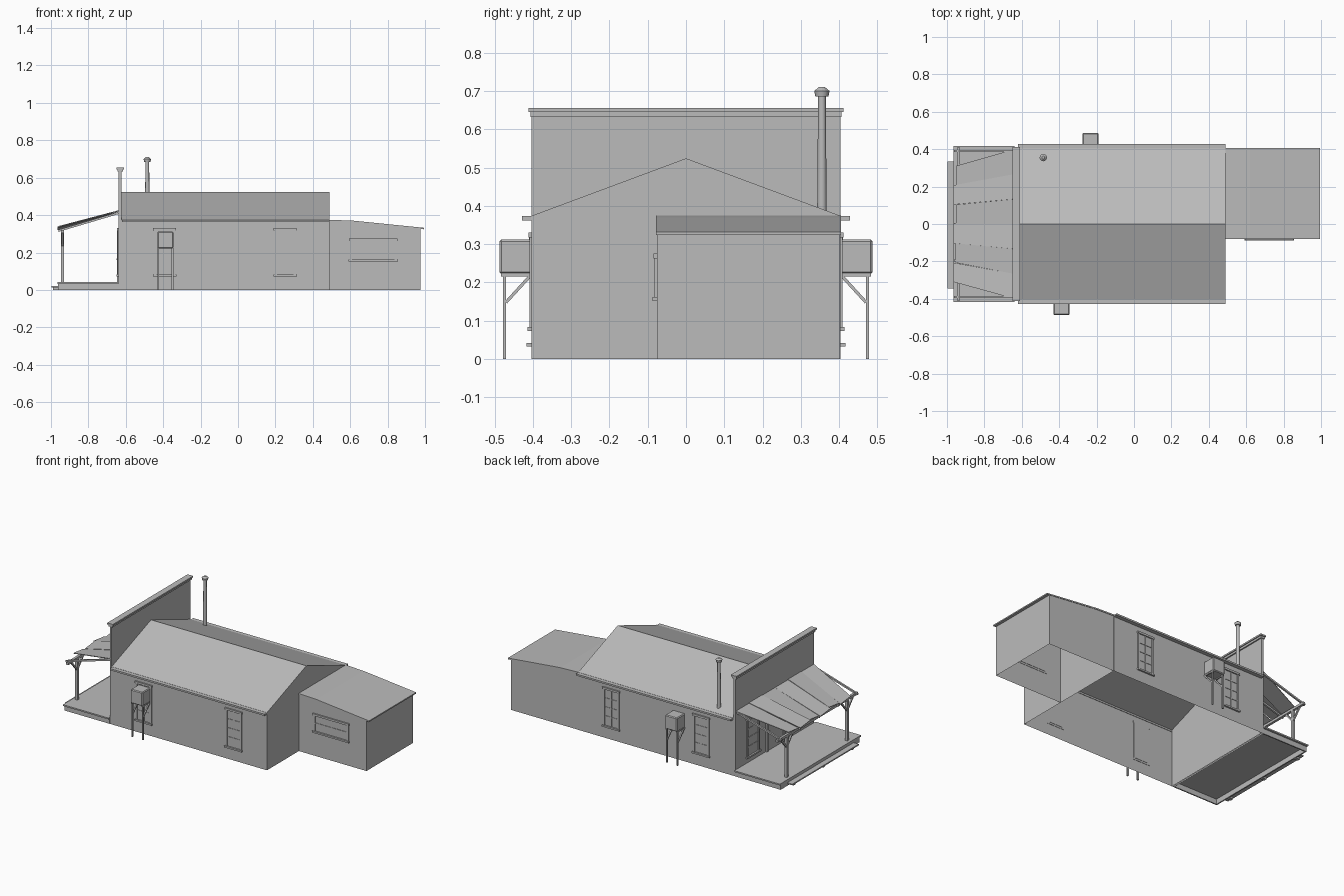
import bpy, bmesh, math
from mathutils import Vector

cube = bpy.data.objects.get("Cube")
if cube:
    bpy.data.objects.remove(cube, do_unlink=True)

grey = bpy.data.materials.new("plain_grey")
grey.use_nodes = True
tone = (0.5, 0.5, 0.5, 1)
grey.diffuse_color = tone
grey.node_tree.nodes["Principled BSDF"].inputs["Base Color"].default_value = tone


def finish(name, bm):
    bmesh.ops.recalc_face_normals(bm, faces=bm.faces)
    mesh = bpy.data.meshes.new(name)
    bm.to_mesh(mesh)
    bm.free()
    mesh.materials.append(grey)
    ob = bpy.data.objects.new(name, mesh)
    bpy.context.collection.objects.link(ob)
    return ob


def prism(name, profile, axis, a, b, open_bottom=False):
    """Extrude a 2D profile along x or y, optionally removing the floor face."""
    bm = bmesh.new()
    place = (lambda u, v: (a, u, v)) if axis == "x" else (lambda u, v: (u, a, v))
    face = bm.faces.new([bm.verts.new(place(u, v)) for u, v in profile])
    grown = bmesh.ops.extrude_face_region(bm, geom=[face])["geom"]
    step = Vector((b - a, 0, 0) if axis == "x" else (0, b - a, 0))
    bmesh.ops.translate(bm, vec=step, verts=[g for g in grown if isinstance(g, bmesh.types.BMVert)])
    bmesh.ops.recalc_face_normals(bm, faces=bm.faces)
    if open_bottom:
        floor = [f for f in bm.faces if all(v.co.z < 0.001 for v in f.verts)]
        bmesh.ops.delete(bm, geom=floor, context="FACES")
    return finish(name, bm)


def box(name, x0, x1, y0, y1, z0, z1, open_bottom=False):
    return prism(name, [(y0, z0), (y1, z0), (y1, z1), (y0, z1)], "x", x0, x1, open_bottom)


def beam(name, p, q, w):
    """Square bar between two points."""
    p, q = Vector(p), Vector(q)
    d = q - p
    bm = bmesh.new()
    bmesh.ops.create_cube(bm, size=1)
    bmesh.ops.scale(bm, vec=(w, w, d.length), verts=bm.verts)
    bmesh.ops.rotate(bm, matrix=d.to_track_quat("Z", "Y").to_matrix(), verts=bm.verts)
    bmesh.ops.translate(bm, vec=(p + q) / 2, verts=bm.verts)
    return finish(name, bm)


def tube(name, x, y, z0, z1, r0, r1):
    bm = bmesh.new()
    bmesh.ops.create_cone(bm, cap_ends=True, segments=12, radius1=r0, radius2=r1, depth=z1 - z0)
    bmesh.ops.translate(bm, vec=(x, y, (z0 + z1) / 2), verts=bm.verts)
    ob = finish(name, bm)
    for poly in ob.data.polygons:
        poly.use_smooth = abs(poly.normal.z) < 0.3
    return ob


def window(name, wall, side, u0, u1, z0, z1, cols, rows):
    """Framed window on a wall; wall = (axis, position), side = outward sign."""
    axis, pos = wall

    def part(label, a, b, c, d, depth):
        lo, hi = sorted((pos - side * 0.002, pos + side * depth))
        if axis == "y":
            box(f"{name}_{label}", a, b, lo, hi, c, d)
        else:
            box(f"{name}_{label}", lo, hi, a, b, c, d)

    t = 0.013
    part("left_jamb", u0, u0 + t, z0, z1, 0.006)
    part("right_jamb", u1 - t, u1, z0, z1, 0.006)
    part("head", u0 - 0.004, u1 + 0.004, z1 - t, z1, 0.009)
    part("sill", u0 - 0.005, u1 + 0.005, z0, z0 + t * 0.8, 0.011)
    part("pane", u0 + t, u1 - t, z0 + t, z1 - t, 0.001)
    for i in range(1, cols):
        u = u0 + t + (u1 - u0 - 2 * t) * i / cols
        part("upright", u - 0.003, u + 0.003, z0 + t, z1 - t, 0.004)
    for i in range(1, rows):
        z = z0 + t + (z1 - z0 - 2 * t) * i / rows
        part("crossbar", u0 + t, u1 - t, z - 0.003, z + 0.003, 0.004)


# Main house shell and side extension
prism("house_shell", [(-0.403, 0), (0.403, 0), (0.403, 0.374), (0, 0.524), (-0.403, 0.374)],
      "x", -0.63, 0.49, True)
prism("extension_shell", [(0.49, 0), (0.975, 0), (0.975, 0.328), (0.62, 0.365), (0.49, 0.37)],
      "y", -0.076, 0.402, True)
prism("extension_roof", [(0.49, 0.366), (0.62, 0.361), (0.995, 0.324),
                         (0.995, 0.332), (0.62, 0.37), (0.49, 0.375)], "y", -0.079, 0.405)
for s in (-1, 1):
    box("eave", -0.62, 0.49, *sorted((s * 0.4, s * 0.428)), 0.362, 0.373)

# False front with cornice
box("false_front", -0.638, -0.624, -0.403, 0.403, 0, 0.64, True)
box("cornice_cap", -0.65, -0.61, -0.412, 0.412, 0.645, 0.655)
box("cornice_band", -0.645, -0.616, -0.406, 0.406, 0.632, 0.645)

# Windows and door
for s in (-1, 1):
    for u in (-0.45, 0.195):
        window("tall_window", ("y", s * 0.403), s, u, u + 0.115, 0.073, 0.33, 2, 4)
    window("porch_window", ("x", -0.638), -1, s * 0.225 - 0.065, s * 0.225 + 0.065, 0.073, 0.33, 2, 4)
window("wide_window", ("y", -0.076), -1, 0.597, 0.85, 0.152, 0.275, 2, 2)
box("door", -0.641, -0.637, -0.08, 0.08, 0.04, 0.31)
for s in (-1, 1):
    box("door_jamb", -0.647, -0.637, s * 0.087 - 0.007, s * 0.087 + 0.007, 0.04, 0.325)
box("door_head", -0.648, -0.637, -0.098, 0.098, 0.31, 0.325)
tube("door_knob", -0.645, 0.065, 0.16, 0.168, 0.004, 0.004)

# Porch deck and step
box("deck", -0.965, -0.638, -0.416, 0.416, 0.033, 0.042)
for s in (-1, 1):
    box("deck_side", -0.955, -0.638, s * 0.4 - 0.004, s * 0.4 + 0.004, 0, 0.033)
box("deck_front", -0.962, -0.954, -0.404, 0.404, 0, 0.033)
box("step_tread", -0.998, -0.96, -0.345, 0.335, 0.012, 0.02)
for y in (-0.3, 0, 0.3):
    box("step_block", -0.99, -0.962, y - 0.01, y + 0.01, 0, 0.012)

# Porch frame
for s in (-1, 1):
    beam("porch_post", (-0.938, s * 0.31, 0.04), (-0.938, s * 0.31, 0.31), 0.015)
    for t in (-1, 1):
        beam("post_brace", (-0.938, s * 0.31, 0.235), (-0.938, s * 0.31 + t * 0.06, 0.305), 0.01)
beam("porch_beam", (-0.938, -0.41, 0.312), (-0.938, 0.41, 0.312), 0.016)
for i in range(5):
    y = -0.39 + 0.195 * i
    beam("porch_rafter", (-0.96, y, 0.316), (-0.64, y, 0.411), 0.011)

# Porch roof sheets, narrowing and slightly uneven at the outer edge
sheets = 6
for i in range(sheets):
    f0, f1 = i / sheets * 2 - 1, (i + 1) / sheets * 2 - 1
    tip = -0.965 + 0.012 * (i % 2)
    lift = 0.012 * (i % 2)
    bm = bmesh.new()
    corners = [(-0.638, f0 * 0.4, 0.422), (-0.638, f1 * 0.4, 0.422),
               (tip, f1 * 0.31, 0.324 + lift), (tip, f0 * 0.31, 0.324 + 0.012 - lift)]
    bm.faces.new([bm.verts.new(c) for c in corners])
    sheet = finish("porch_roof_sheet", bm)
    thick = sheet.modifiers.new("thickness", "SOLIDIFY")
    thick.thickness = 0.004

# Stove pipe
tube("stove_pipe", -0.485, 0.355, 0.37, 0.69, 0.0125, 0.01)
tube("pipe_cap_skirt", -0.485, 0.355, 0.685, 0.7, 0.017, 0.02)
tube("pipe_cap", -0.485, 0.355, 0.7, 0.71, 0.02, 0.008)

# Wall coolers on leg frames, one per long side
for s, x in ((-1, -0.388), (1, -0.233)):
    cooler = box("cooler", x - 0.043, x + 0.043, *sorted((s * 0.403, s * 0.487)), 0.222, 0.312)
    edge = cooler.modifiers.new("edge", "BEVEL")
    edge.width, edge.segments = 0.005, 1
    for t in (-1, 1):
        u = x + t * 0.038
        beam("cooler_leg", (u, s * 0.474, 0), (u, s * 0.474, 0.225), 0.009)
        beam("cooler_brace", (u, s * 0.47, 0.148), (u, s * 0.406, 0.218), 0.008)
        beam("cooler_rail", (u, s * 0.403, 0.22), (u, s * 0.483, 0.22), 0.008)
